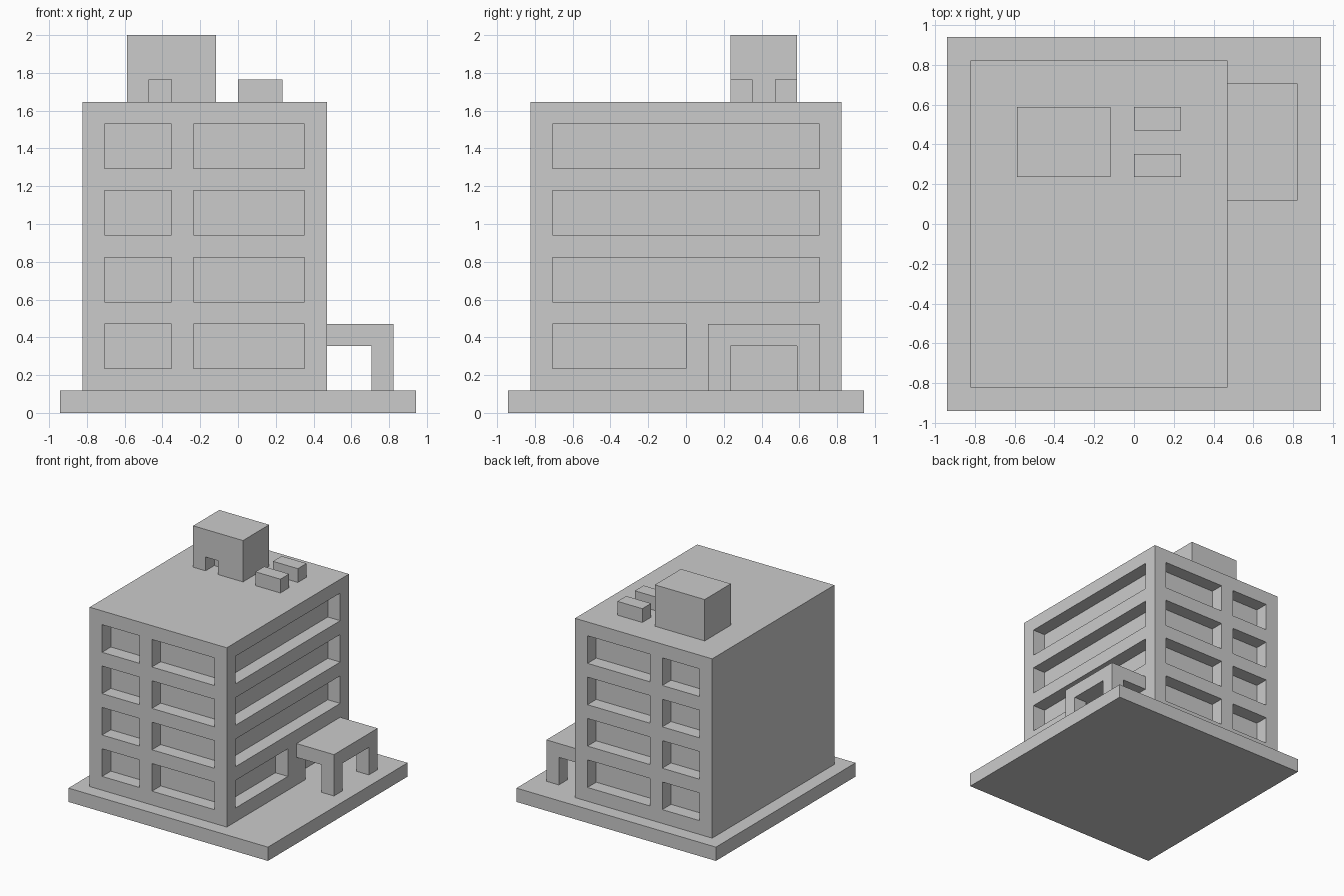
import bpy
import bmesh
from mathutils import Vector

cube = bpy.data.objects.get("Cube")
if cube:
    bpy.data.objects.remove(cube, do_unlink=True)

U = 2 / 17  # modelling module: everything sits on this grid

grey = bpy.data.materials.new("concrete grey")
grey.use_nodes = True
grey.diffuse_color = (0.6, 0.6, 0.6, 1)
bsdf = next(n for n in grey.node_tree.nodes if n.type == "BSDF_PRINCIPLED")
bsdf.inputs["Base Color"].default_value = grey.diffuse_color


def block(name, low, high, recesses=(), open_bottom=False):
    """Box between two grid corners; each recess is (outward axis, low, high)."""
    low, high = Vector(low), Vector(high)
    bm = bmesh.new()
    bmesh.ops.create_cube(bm, size=1)
    for v in bm.verts:
        v.co = Vector([high[i] if v.co[i] > 0 else low[i] for i in range(3)])

    # Score the walls along every recess border
    for axis in range(3):
        cuts = {c[axis] for n, a, b in recesses for c in (a, b)}
        normal = Vector([float(i == axis) for i in range(3)])
        for cut in sorted(cuts):
            if low[axis] < cut < high[axis]:
                geom = bm.verts[:] + bm.edges[:] + bm.faces[:]
                bmesh.ops.bisect_plane(bm, geom=geom, dist=1e-5,
                                       plane_co=normal * cut, plane_no=normal)

    # Push the opening faces one module inwards
    for direction, a, b in recesses:
        direction = Vector(direction)
        bm.normal_update()
        chosen = []
        for f in bm.faces:
            c = f.calc_center_median()
            on_wall = abs(c.dot(direction) - max(low.dot(direction), high.dot(direction))) < 1e-3
            if on_wall and f.normal.dot(direction) > 0.9 and all(
                    a[i] - 1e-3 < c[i] < b[i] + 1e-3 for i in range(3)):
                chosen.append(f)
        new = bmesh.ops.extrude_face_region(bm, geom=chosen)["geom"]
        bmesh.ops.translate(bm, vec=-direction,
                            verts=[g for g in new if isinstance(g, bmesh.types.BMVert)])
        left = [f for f in chosen if f.is_valid]
        if left:
            bmesh.ops.delete(bm, geom=left, context="FACES")

    # Leave out faces resting on the part below
    if open_bottom:
        hidden = [f for f in bm.faces if all(abs(v.co.z - low.z) < 1e-4 for v in f.verts)]
        bmesh.ops.delete(bm, geom=hidden, context="FACES")

    bmesh.ops.scale(bm, vec=(U, U, U), verts=bm.verts[:])
    bmesh.ops.recalc_face_normals(bm, faces=bm.faces[:])
    mesh = bpy.data.meshes.new(name)
    bm.to_mesh(mesh)
    bm.free()
    mesh.materials.append(grey)
    obj = bpy.data.objects.new(name, mesh)
    bpy.context.collection.objects.link(obj)
    return obj


# Ground slab
block("ground_slab", (-8, -8, 0), (8, 8, 1))

# Tower with four floors of window recesses on three sides
FRONT, BACK, SIDE = (0, -1, 0), (0, 1, 0), (1, 0, 0)
openings = []
for floor in range(4):
    z = 2 + 3 * floor
    for wall, y in ((FRONT, -7), (BACK, 7)):
        for x0, x1 in ((-6, -3), (-2, 3)):
            openings.append((wall, (x0, y, z), (x1, y, z + 2)))
    openings.append((SIDE, (4, -6, z), (4, 0 if floor == 0 else 6, z + 2)))
openings.append((SIDE, (4, 2, 1), (4, 5, 3)))  # entrance under the canopy
block("tower", (-7, -7, 1), (4, 7, 14), openings, open_bottom=True)

# Entrance canopy on two posts
block("canopy_roof", (4, 1, 3), (7, 6, 4))
for name, y in (("canopy_front_post", 1), ("canopy_back_post", 5)):
    block(name, (6, y, 1), (7, y + 1, 3), open_bottom=True)

# Rooftop stair house with a doorway, and two vent units
block("stair_house", (-5, 2, 14), (-1, 5, 17),
      [(FRONT, (-4, 2, 14), (-3, 2, 15))], open_bottom=True)
for name, y in (("front_vent_unit", 2), ("back_vent_unit", 4)):
    block(name, (0, y, 14), (2, y + 1, 15), open_bottom=True)
